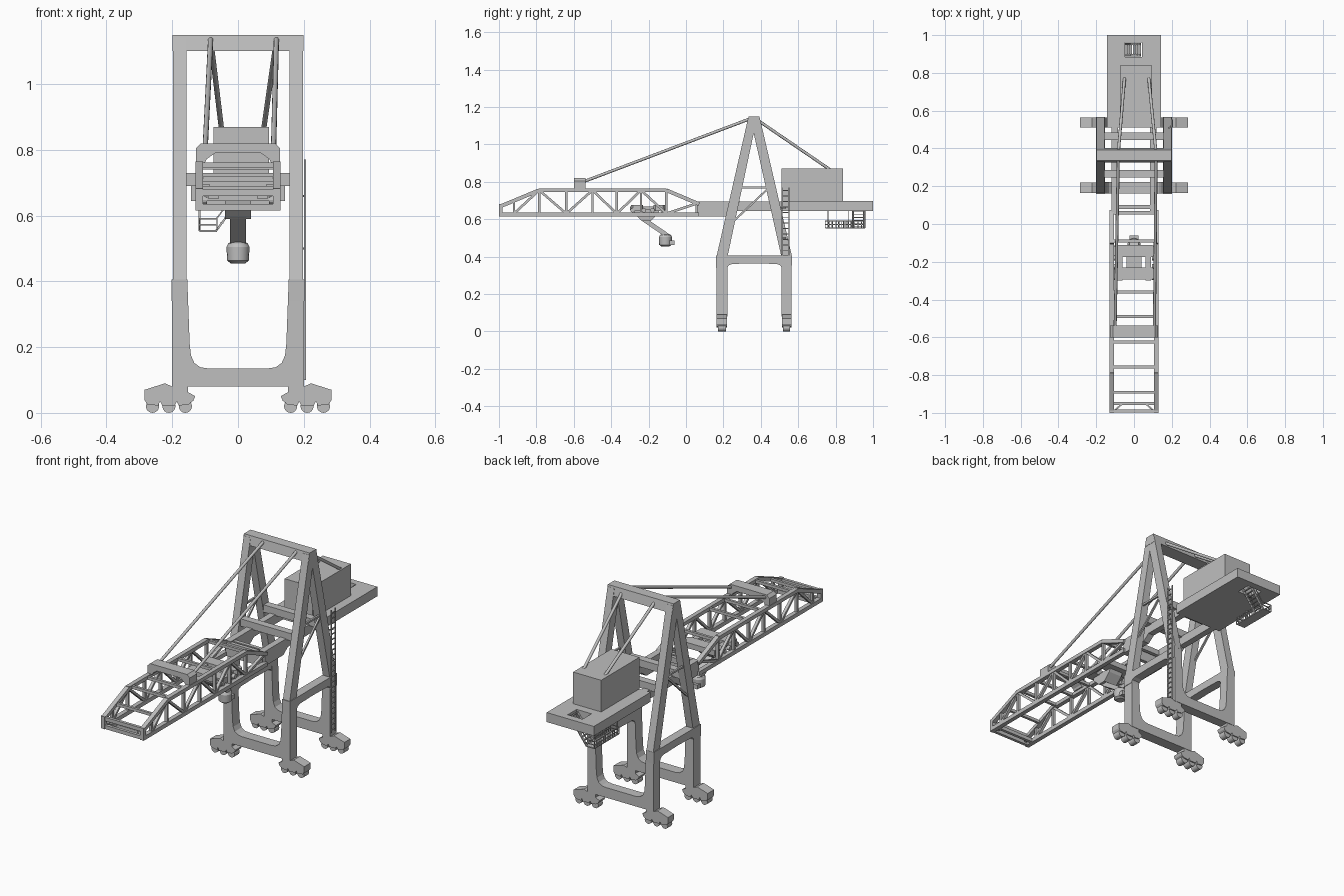
import bpy, bmesh, math
from mathutils import Vector, Matrix

if "Cube" in bpy.data.objects:
    bpy.data.objects.remove(bpy.data.objects["Cube"])

grey = bpy.data.materials.new("painted_steel_grey")
grey.diffuse_color = (0.52, 0.52, 0.52, 1)
grey.use_nodes = True
grey.node_tree.nodes["Principled BSDF"].inputs["Base Color"].default_value = grey.diffuse_color


def prism(bm, pts, axis, a, b):
    """Extrude a 2D outline along an axis from a to b."""
    def p3(u, v, w):
        return {'x': (w, u, v), 'y': (u, w, v), 'z': (u, v, w)}[axis]
    lo = [bm.verts.new(p3(u, v, a)) for u, v in pts]
    hi = [bm.verts.new(p3(u, v, b)) for u, v in pts]
    bm.faces.new(lo)
    bm.faces.new(hi[::-1])
    for i in range(len(pts)):
        j = (i + 1) % len(pts)
        bm.faces.new((lo[i], lo[j], hi[j], hi[i]))


def box(bm, x0, x1, y0, y1, z0, z1):
    prism(bm, [(x0, y0), (x1, y0), (x1, y1), (x0, y1)], 'z', z0, z1)


def frame(p, q):
    """Matrix at the middle of p-q with z along it; also the length."""
    p, q = Vector(p), Vector(q)
    d = (q - p).normalized()
    ref = Vector((0, 1, 0)) if abs(d.x) > 0.8 else Vector((1, 0, 0))
    x = (ref - d * ref.dot(d)).normalized()
    m = Matrix((x, d.cross(x), d)).transposed().to_4x4()
    return Matrix.Translation((p + q) / 2) @ m, (q - p).length


def bar(bm, p, q, w, h=None):
    m, n = frame(p, q)
    bmesh.ops.create_cube(bm, size=1, matrix=m @ Matrix.Diagonal((w, h or w, n, 1)))


def tube(bm, p, q, r, seg=12, r2=None):
    m, n = frame(p, q)
    bmesh.ops.create_cone(bm, cap_ends=True, segments=seg, radius1=r,
                          radius2=r if r2 is None else r2, depth=n, matrix=m)


def part(name, build, smooth=False):
    bm = bmesh.new()
    build(bm)
    bmesh.ops.recalc_face_normals(bm, faces=bm.faces)
    me = bpy.data.meshes.new(name)
    bm.to_mesh(me)
    bm.free()
    me.materials.append(grey)
    ob = bpy.data.objects.new(name, me)
    bpy.context.collection.objects.link(ob)
    if smooth:
        bpy.ops.object.select_all(action='DESELECT')
        ob.select_set(True)
        bpy.context.view_layer.objects.active = ob
        bpy.ops.object.shade_smooth_by_angle(angle=math.radians(35))
    return ob


SIDES = (-1, 1)
LEG_Y = {"front": (0.162, 0.222), "back": (0.51, 0.565)}

# Lower U frames and wheel bogies
half = [(0.2, 0.08), (0.2, 0.4), (0.154, 0.4), (0.147, 0.21), (0.143, 0.175),
        (0.133, 0.152), (0.115, 0.139), (0.09, 0.135)]
u_shape = half + [(-x, z) for x, z in reversed(half)]
bogie = [(0.285, 0.07), (0.222, 0.09), (0.2, 0.08), (0.152, 0.08), (0.152, 0.063), (0.13, 0.051),
         (0.136, 0.037), (0.15, 0.026), (0.18, 0.022), (0.186, 0.035), (0.193, 0.022),
         (0.23, 0.022), (0.237, 0.035), (0.243, 0.022), (0.276, 0.026), (0.285, 0.04)]
for tag, (y0, y1) in LEG_Y.items():
    part(tag + "_portal_frame", lambda bm: prism(bm, u_shape, 'y', y0, y1))
    for s in SIDES:
        side = "left" if s < 0 else "right"
        part(f"{tag}_{side}_bogie",
             lambda bm: prism(bm, [(s * x, z) for x, z in bogie], 'y', y0 + .002, y1 - .002))

        def wheels(bm):
            for x in (0.16, 0.21, 0.26):
                tube(bm, (s * x, y0 + .008, 0.02), (s * x, y1 - .008, 0.02), 0.02, 16)
        part(f"{tag}_{side}_wheels", wheels, True)

# Side portal beams and upper A frames
arch = [(0.16, 0.405), (0.567, 0.405), (0.565, 0.34), (0.511, 0.34), (0.505, 0.353), (0.485, 0.361),
        (0.36, 0.364), (0.246, 0.361), (0.227, 0.353), (0.221, 0.34), (0.161, 0.34)]
a_shape = [(0.163, 0.4), (0.222, 0.4), (0.362, 1.06), (0.51, 0.4), (0.567, 0.4),
           (0.395, 1.14), (0.332, 1.14)]
for s in SIDES:
    side = "left" if s < 0 else "right"
    part(side + "_portal_beam", lambda bm: prism(bm, arch, 'x', s * 0.154, s * 0.202))
    part(side + "_a_frame", lambda bm: prism(bm, a_shape, 'x', s * 0.157, s * 0.198))

    def brace(bm):
        x = s * 0.19
        bar(bm, (x, 0.28, 0.77), (x, 0.45, 0.77), 0.01)
        bar(bm, (x, 0.25, 0.585), (x, 0.445, 0.77), 0.01)
    part(side + "_a_frame_brace", brace)
part("apex_beam", lambda bm: prism(
    bm, [(0.325, 1.1), (0.402, 1.1), (0.392, 1.15), (0.335, 1.15)], 'x', -0.199, 0.199))


def cross_beams(bm):
    for y in (0.265, 0.465):
        box(bm, -0.16, 0.16, y - 0.02, y + 0.02, 0.69, 0.73)
    box(bm, -0.11, 0.11, 0.08, 0.1, 0.66, 0.69)
part("tower_cross_beams", cross_beams)

# Fixed girders behind the boom
girder = [(0.06, 0.615), (0.22, 0.615), (0.26, 0.645), (0.52, 0.645), (0.52, 0.695), (0.06, 0.695)]
for s in SIDES:
    part(("left" if s < 0 else "right") + "_girder",
         lambda bm: prism(bm, girder, 'x', s * 0.085, s * 0.12))


# Machinery platform with stair opening
def platform(bm):
    box(bm, -0.143, 0.143, 0.51, 0.885, 0.645, 0.697)
    box(bm, -0.143, 0.143, 0.962, 1.0, 0.645, 0.697)
    box(bm, -0.143, -0.048, 0.885, 0.962, 0.645, 0.697)
    box(bm, 0.042, 0.143, 0.885, 0.962, 0.645, 0.697)
part("machinery_platform", platform)
part("machinery_house", lambda bm: box(bm, -0.075, 0.095, 0.51, 0.84, 0.695, 0.87))


# Hanging walkway, railings and stair
def walkway(bm):
    x0, x1, y0, y1 = -0.117, -0.064, 0.745, 0.958
    box(bm, x0, x1, y0, y1, 0.55, 0.556)
    for x in (x0, x1):
        end = y1 if x == x0 else 0.885
        for z in (0.572, 0.59):
            bar(bm, (x, y0, z), (x, end, z), 0.004)
        n = 11 if x == x0 else 8
        for i in range(n + 1):
            y = y0 + (end - y0) * i / n
            bar(bm, (x, y, 0.553), (x, y, 0.59), 0.004)
    for y in (y0, y1):
        for z in (0.572, 0.59):
            bar(bm, (x0, y, z), (x1, y, z), 0.004)
    for y in (0.76, 0.87):
        bar(bm, (x0, y, 0.553), (x0, y, 0.65), 0.005)
part("walkway", walkway)


def stair(bm):
    for y in (0.893, 0.953):
        bar(bm, (-0.066, y, 0.555), (0.035, y, 0.69), 0.006, 0.012)
        bar(bm, (-0.066, y, 0.59), (-0.02, y, 0.65), 0.004)
    for i in range(9):
        x, z = -0.06 + i * 0.0115, 0.563 + i * 0.0153
        box(bm, x - 0.004, x + 0.004, 0.893, 0.953, z - 0.002, z + 0.002)
part("stair", stair)


# Ladder on the back right leg
def ladder(bm):
    for y in (0.514, 0.55):
        bar(bm, (0.204, y, 0.1), (0.204, y, 0.77), 0.006)
    for i in range(23):
        z = 0.115 + i * 0.029
        bar(bm, (0.204, 0.514, z), (0.204, 0.55, z), 0.005)
    for z in (0.5, 0.66):
        bar(bm, (0.204, 0.532, z), (0.18, 0.5, z), 0.006)
part("access_ladder", ladder)

# Boom trusses
nodes = [-0.99, -0.92, -0.785, -0.64, -0.5, -0.37, -0.24, -0.105, 0.06]


def top_z(y):
    if y < -0.785:
        return 0.67 + (y + 0.99) / 0.205 * 0.085
    return 0.755 if y < -0.105 else 0.755 - (y + 0.105) / 0.165 * 0.07


for s in SIDES:
    def truss(bm):
        x = s * 0.118
        bar(bm, (x, -1.0, 0.626), (x, 0.07, 0.626), 0.024, 0.022)
        for a, b in ((-0.99, -0.785), (-0.785, -0.105), (-0.105, 0.07)):
            bar(bm, (x, a, top_z(a)), (x, b, top_z(b)), 0.024, 0.02)
        box(bm, x - 0.012, x + 0.012, -1.0, -0.98, 0.615, 0.682)
        for i, y in enumerate(nodes[1:-1], 1):
            bar(bm, (x, y, 0.626), (x, y, top_z(y)), 0.016, 0.012)
        for i in range(1, len(nodes) - 1):
            a, b = nodes[i], nodes[i + 1]
            za, zb = (0.63, top_z(b)) if i % 2 else (top_z(a), 0.63)
            bar(bm, (x, a, za), (x, b, zb), 0.016, 0.013)
    part(("left" if s < 0 else "right") + "_boom_truss", truss)


def boom_ties(bm):
    for y in (-0.89, -0.757, -0.625, -0.49, -0.36, -0.09):
        z = top_z(y)
        box(bm, -0.11, 0.11, y - 0.007, y + 0.007, z - 0.009, z + 0.007)
    for y, z in ((-0.99, 0.626), (-0.99, 0.67), (-0.95, 0.626)):
        box(bm, -0.11, 0.11, y - 0.008, y + 0.008, z - 0.01, z + 0.01)
    for s in SIDES:
        bar(bm, (s * 0.1, -0.985, 0.63), (s * 0.06, -0.95, 0.63), 0.008)
    box(bm, -0.11, 0.11, 0.05, 0.07, 0.615, 0.69)
part("boom_cross_ties", boom_ties)

# Stay anchor bridge on the boom
half = [(0.128, 0.762), (0.128, 0.805), (0.112, 0.82)]
inner = [(-0.07, 0.79), (-0.095, 0.772), (-0.1, 0.762)]
bridge = half + [(-x, z) for x, z in reversed(half)] + inner[::-1] + [(-x, z) for x, z in inner]
part("stay_anchor_bridge", lambda bm: prism(bm, bridge, 'y', -0.6, -0.538))


# Stay cables
def stays(bm):
    for xa, xf, xb in ((-0.083, -0.1, -0.05), (0.117, 0.108, 0.078)):
        tube(bm, (xa, 0.35, 1.14), (xf, -0.55, 0.8), 0.008)
        tube(bm, (xa, 0.375, 1.135), (xb, 0.775, 0.862), 0.008)
part("stay_cables", stays, True)


# Trolley
def trolley(bm):
    for y0, y1 in ((-0.175, -0.11), (-0.295, -0.23)):
        prism(bm, [(-0.095, y0), (0.095, y0), (0.11, y0 + .012), (0.11, y1 - .012),
                   (0.095, y1), (-0.095, y1), (-0.11, y1 - .012), (-0.11, y0 + .012)],
              'z', 0.645, 0.675)
    for s in SIDES:
        box(bm, s * 0.06, s * 0.09, -0.3, -0.11, 0.65, 0.668)
        for y in (-0.285, -0.225, -0.18, -0.125):
            tube(bm, (s * 0.095, y, 0.648), (s * 0.112, y, 0.648), 0.012)
    prism(bm, [(-0.28, 0.65), (-0.14, 0.65), (-0.15, 0.628), (-0.19, 0.59),
               (-0.235, 0.59), (-0.275, 0.628)], 'x', -0.04, 0.04)
part("trolley", trolley)
part("cab_arm", lambda bm: bar(bm, (0, -0.235, 0.605), (0, -0.1, 0.513), 0.05, 0.024))


# Operator cab: rounded drum with a small box behind
def cab(bm):
    rings = [(0.455, 0.022), (0.463, 0.033), (0.505, 0.035), (0.515, 0.03), (0.521, 0.02)]
    for (z0, r0), (z1, r1) in zip(rings, rings[1:]):
        tube(bm, (0, -0.11, z0), (0, -0.11, z1), r0, 16, r1)
part("operator_cab", cab, True)
part("cab_rear_box", lambda bm: box(bm, -0.025, 0.025, -0.09, -0.062, 0.462, 0.485))
